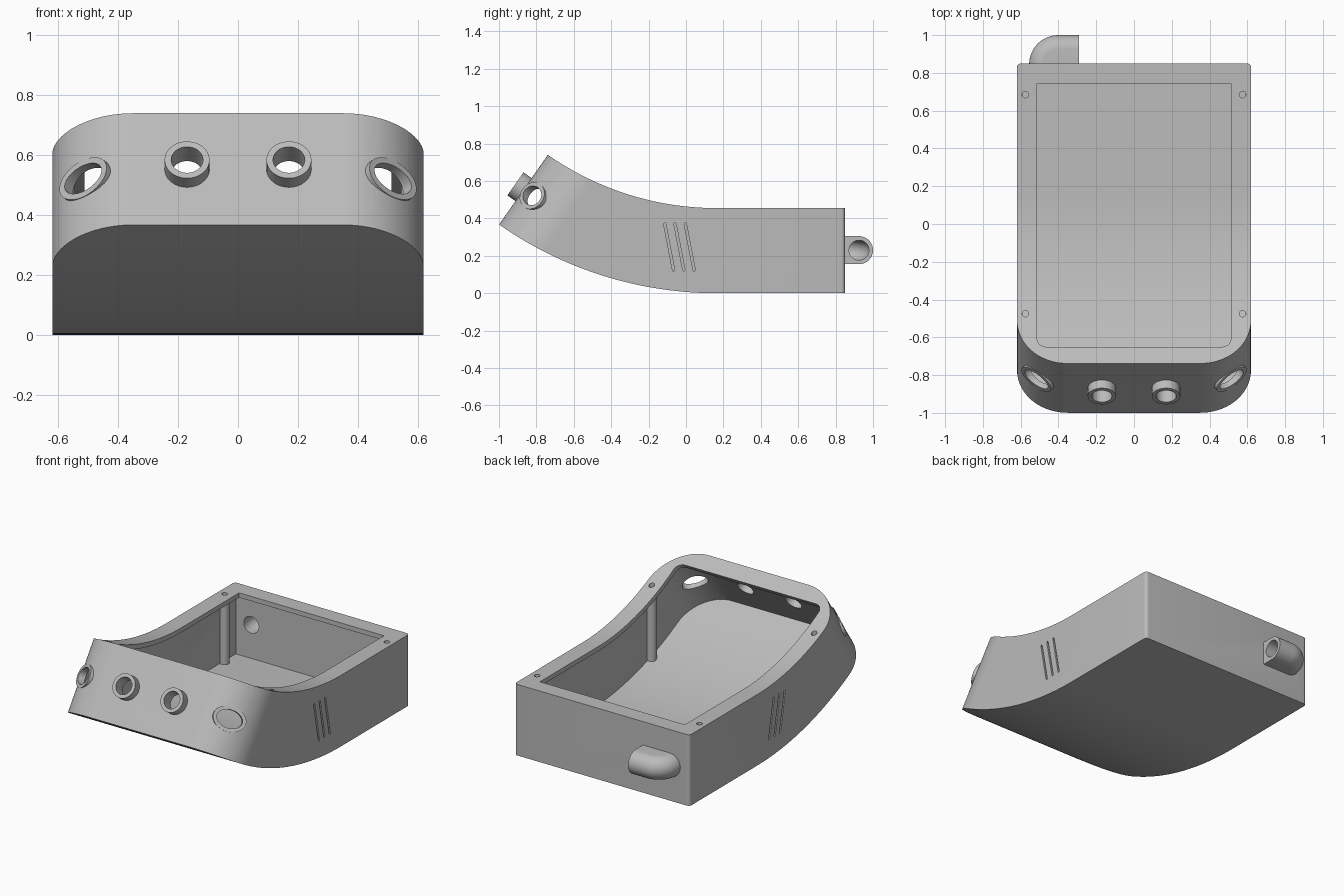
import bpy, bmesh, math
from mathutils import Matrix, Vector

if "Cube" in bpy.data.objects:
    bpy.data.objects.remove(bpy.data.objects["Cube"])

grey = bpy.data.materials.new("light grey plastic")
grey.use_nodes = True
COLOUR = (0.5, 0.5, 0.5, 1)
grey.diffuse_color = COLOUR
grey.node_tree.nodes["Principled BSDF"].inputs["Base Color"].default_value = COLOUR

# Main dimensions of the bent case
BEND_R, BEND_Y, TILT = 2.03, 0.165, math.radians(35)
DEPTH, HALF_W, BACK = 0.455, 0.62, 0.85
CORNER, WALL, FLOOR = 0.27, 0.03, 0.015
S, C = math.sin(TILT), math.cos(TILT)

# Tilted frame on the front face: x across, y back into the case, z up the face
FRONT = Matrix(((1, 0, 0, 0),
                (0, C, S, BEND_Y - BEND_R * S),
                (0, -S, C, BEND_R * (1 - C)),
                (0, 0, 0, 1)))


def loft(name, loops, matrix=Matrix(), cyclic=False):
    """Skin a list of closed loops, capped at the ends unless cyclic."""
    bm = bmesh.new()
    rows = [[bm.verts.new(matrix @ Vector(p)) for p in loop] for loop in loops]
    n = len(rows[0])
    pairs = list(zip(rows, rows[1:]))
    if cyclic:
        pairs.append((rows[-1], rows[0]))
    else:
        bm.faces.new(rows[0])
        bm.faces.new(rows[-1])
    for a, b in pairs:
        for i in range(n):
            j = (i + 1) % n
            bm.faces.new((a[i], a[j], b[j], b[i]))
    bmesh.ops.recalc_face_normals(bm, faces=bm.faces)
    mesh = bpy.data.meshes.new(name)
    bm.to_mesh(mesh)
    bm.free()
    mesh.materials.append(grey)
    obj = bpy.data.objects.new(name, mesh)
    bpy.context.collection.objects.link(obj)
    return obj


def boolean(obj, tool, operation="DIFFERENCE"):
    mod = obj.modifiers.new("cut", "BOOLEAN")
    mod.operation, mod.object, mod.solver = operation, tool, "EXACT"
    bpy.context.view_layer.objects.active = obj
    bpy.ops.object.modifier_apply(modifier=mod.name)
    bpy.data.objects.remove(tool)


def ellipse(a, b, z, n=48):
    return [(a * math.cos(2 * math.pi * i / n), b * math.sin(2 * math.pi * i / n), z)
            for i in range(n)]


def rod(name, a, b, z0, z1, matrix):
    return loft(name, [ellipse(a, b, z0), ellipse(a, b, z1)], matrix)


def tube(name, a, b, rim, z0, z1, matrix):
    return loft(name, [ellipse(a, b, z0), ellipse(a, b, z1),
                       ellipse(a - rim, b - rim, z1), ellipse(a - rim, b - rim, z0)],
                matrix, cyclic=True)


def bent_block(name, half_w, low, high, inset, back, corner):
    """Side profile along the bend, trimmed by a tilted plan with round front corners."""
    steps = 44
    angles = [math.radians(44) * i / steps for i in range(steps + 1)]

    def on_arc(t, ang):
        return (BEND_Y - (BEND_R - t) * math.sin(ang), BEND_R - (BEND_R - t) * math.cos(ang))

    side = [(back, low)] + [on_arc(low, a) for a in angles]
    side += [on_arc(high, a) for a in reversed(angles)] + [(back, high)]
    block = loft(name, [[(x, y, z) for y, z in side] for x in (-1, 1)])
    arc = [math.pi / 2 * i / 20 for i in range(21)]
    right = [(half_w, 4)] + [(half_w - corner + corner * math.cos(a),
                              inset + corner - corner * math.sin(a)) for a in arc]
    plan = right + [(-x, s) for x, s in reversed(right)]
    trim = loft("trim", [[(x, s, t) for x, s in plan] for t in (-2, 2)], FRONT)
    boolean(block, trim, "INTERSECT")
    return block


# Outer case with small rounds on the rear upright edges
case = bent_block("case_shell", HALF_W, 0, DEPTH, 0, BACK, CORNER)
bm = bmesh.new()
bm.from_mesh(case.data)
rear = [e for e in bm.edges
        if all(abs(v.co.y - BACK) < 1e-3 for v in e.verts)
        and abs(e.verts[0].co.x - e.verts[1].co.x) < 1e-3]
bmesh.ops.bevel(bm, geom=rear, offset=0.02, segments=6, profile=0.5, affect="EDGES")
bm.to_mesh(case.data)
bm.free()

# Hollow interior and the smaller opening that leaves a lip
boolean(case, bent_block("cavity", HALF_W - WALL, FLOOR, DEPTH - WALL,
                         WALL, BACK - WALL, CORNER - WALL))
boolean(case, bent_block("opening", 0.513, DEPTH - 0.05, DEPTH + 0.05, 0.105, 0.745, 0.05))

# Front ports: two round ones on the flat, two oval ones on the corners
PORT_T = 0.228
parts = [case]
for side, label in ((-1, "right"), (1, "left")):
    ang = math.radians(38) * side
    cx = side * (HALF_W - CORNER)
    oval_at = (cx + (CORNER + 0.002) * math.sin(ang),
               CORNER - (CORNER + 0.002) * math.cos(ang), PORT_T)
    for kind, at, phi, a, reach in (("front", (0.17 * side, 0, PORT_T), 0, 0.075, 0.053),
                                    ("corner", oval_at, ang, 0.1, 0)):
        frame = Matrix.Identity(4)
        axes = ((math.cos(phi), math.sin(phi), 0), (0, 0, 1),
                (math.sin(phi), -math.cos(phi), 0), at)
        for col, axis in enumerate(axes):
            for row in range(3):
                frame[row][col] = axis[row]
        frame = FRONT @ frame
        rim = 0.022
        boolean(case, rod("port_hole", a - rim, 0.075 - rim, -0.12, 0.1, frame))
        parts.append(tube(f"{kind}_port_ring_{label}", a, 0.075, rim, -0.028, reach, frame))

    # Screw posts under the lip, with their holes
    for y, place in ((0.685, "rear"), (-0.475, "front")):
        run = max(0, BEND_Y - y)
        low = BEND_R - math.sqrt(BEND_R ** 2 - run ** 2)
        high = BEND_R - math.sqrt((BEND_R - DEPTH) ** 2 - run ** 2)
        spot = Matrix.Translation((0.575 * side, y, 0))
        boolean(case, rod("screw_hole", 0.017, 0.017, high - 0.1, high + 0.1, spot))
        parts.append(tube(f"{place}_screw_post_{label}", 0.03, 0.03, 0.013,
                          low + 0.012, high - 0.015, spot))

    # Three slanted grip grooves on each side
    for k in range(3):
        spot = (Matrix.Translation((HALF_W * side, -0.09 + 0.055 * k, 0.247))
                @ Matrix.Rotation(0.19, 4, "X"))
        box = [[(x, y, z) for x, y in ((-0.01, -0.006), (0.01, -0.006),
                                       (0.01, 0.006), (-0.01, 0.006))]
               for z in (-0.13, 0.13)]
        boolean(case, loft("groove", box, spot))

# Rear cable elbow: a D section swept round a quarter turn
PIVOT_X, PIVOT_Y, ELBOW_Z, MID, RAD = -0.4, 0.845, 0.23, 0.08, 0.075


def sweep(name, section, start_x, end_y):
    loops = [[(start_x, PIVOT_Y + r, ELBOW_Z + z) for r, z in section]]
    for i in range(25):
        a = math.pi / 2 * i / 24
        loops.append([(PIVOT_X - r * math.sin(a), PIVOT_Y + r * math.cos(a), ELBOW_Z + z)
                      for r, z in section])
    loops.append([(PIVOT_X - r, end_y, ELBOW_Z + z) for r, z in section])
    return loft(name, loops)


half = [math.pi * (i / 24 - 0.5) for i in range(25)]
d_section = [(0.004, -RAD)] + [(MID + RAD * math.cos(a), RAD * math.sin(a)) for a in half]
d_section.append((0.004, RAD))
bore = [(MID + x, y) for x, y, _ in ellipse(0.053, 0.053, 0)]
elbow = sweep("cable_elbow", d_section, -0.29, 0.835)
boolean(elbow, sweep("elbow_bore", bore, -0.25, 0.75))
boolean(case, sweep("wall_bore", bore, -0.25, 0.75))
parts.append(elbow)

# Smooth curved surfaces, keep sharp edges
bpy.ops.object.select_all(action="DESELECT")
for obj in parts:
    obj.select_set(True)
bpy.context.view_layer.objects.active = case
bpy.ops.object.shade_smooth_by_angle(angle=math.radians(30))
